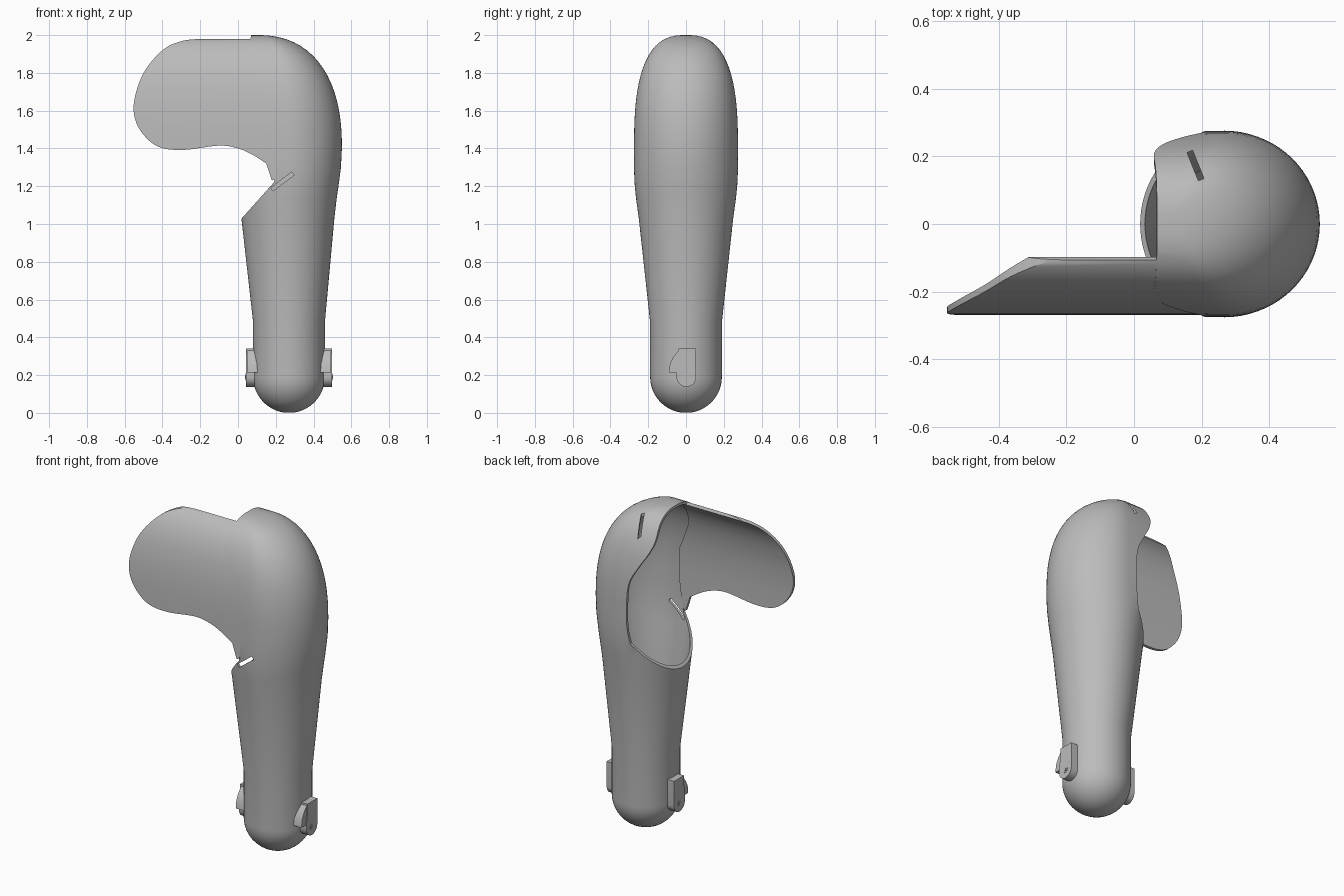
import bpy, bmesh, math
from mathutils import Vector

cube = bpy.data.objects.get("Cube")
if cube:
    bpy.data.objects.remove(cube)

grey = bpy.data.materials.new("plain grey")
grey.use_nodes = True
grey.diffuse_color = (0.5, 0.5, 0.5, 1)
grey.node_tree.nodes["Principled BSDF"].inputs["Base Color"].default_value = (0.5, 0.5, 0.5, 1)


def finish(name, bm):
    bmesh.ops.recalc_face_normals(bm, faces=bm.faces)
    mesh = bpy.data.meshes.new(name)
    bm.to_mesh(mesh)
    bm.free()
    mesh.materials.append(grey)
    ob = bpy.data.objects.new(name, mesh)
    bpy.context.collection.objects.link(ob)
    return ob


def prism(name, outline, axis, lo, hi):
    """Extrude a flat outline along one axis."""
    place = {"x": lambda u, v, d: (d, u, v),
             "y": lambda u, v, d: (u, d, v),
             "z": lambda u, v, d: (u, v, d)}[axis]
    bm = bmesh.new()
    a, b = [[bm.verts.new(place(u, v, d)) for u, v in outline] for d in (lo, hi)]
    bm.faces.new(a)
    bm.faces.new(b[::-1])
    for i in range(len(a)):
        j = (i + 1) % len(a)
        bm.faces.new((a[i], a[j], b[j], b[i]))
    return finish(name, bm)


def smooth_path(pts, steps=6):
    """Catmull-Rom curve through the points."""
    p = [Vector(q) for q in [pts[0]] + pts + [pts[-1]]]
    out = []
    for i in range(1, len(p) - 2):
        for k in range(steps):
            t = k / steps
            out.append(tuple(0.5 * (2 * p[i] + (p[i + 1] - p[i - 1]) * t
                       + (2 * p[i - 1] - 5 * p[i] + 4 * p[i + 1] - p[i + 2]) * t ** 2
                       + (3 * p[i] - p[i - 1] - 3 * p[i + 1] + p[i + 2]) * t ** 3)))
    return out + [tuple(pts[-1])]


def slot(cu, cv, length, width, angle):
    """Corners of a turned narrow rectangle."""
    c, s = math.cos(angle), math.sin(angle)
    corners = [(-length, -width), (length, -width), (length, width), (-length, width)]
    return [(cu + (u * c - v * s) / 2, cv + (u * s + v * c) / 2) for u, v in corners]


def carve(ob, cutter, operation):
    mod = ob.modifiers.new("carve", "BOOLEAN")
    mod.object, mod.operation, mod.solver = cutter, operation, "EXACT"
    apply(ob)
    bpy.data.objects.remove(cutter)


def apply(ob):
    select(ob)
    for mod in list(ob.modifiers):
        bpy.ops.object.modifier_apply(modifier=mod.name)


def select(ob):
    bpy.ops.object.select_all(action="DESELECT")
    ob.select_set(True)
    bpy.context.view_layer.objects.active = ob


def soften(ob):
    select(ob)
    bpy.ops.object.shade_smooth_by_angle(angle=math.radians(30))


def thicken(ob, amount, offset=-1):
    mod = ob.modifiers.new("wall", "SOLIDIFY")
    mod.thickness, mod.offset = amount, offset
    apply(ob)


def dome(z, power):
    t = max(0, (z - 1.4) / 0.6)
    return max(0, 1 - t ** power) ** (1 / power)


def half_width(z):
    return 0.275 * dome(z, 2.7)


# Hollow body: rings of (height, centre x, right reach, half width, left reach)
rings = []
for i in range(1, 13):
    a = math.pi / 2 * i / 12
    r = 0.19 * math.sin(a)
    rings.append((0.19 - 0.19 * math.cos(a), 0.27, r, r, r))
rings += [(0.48, 0.27, 0.19, 0.19, 0.19),
          (1.03, 0.265, 0.245, 0.25, 0.247),
          (1.14, 0.265, 0.258, 0.265, 0.26),
          (1.2, 0.265, 0.267, 0.271, 0.27),
          (1.3, 0.268, 0.277, 0.276, 0.5)]
for i in range(19):
    z = 1.4 + 0.5995 * math.sin(math.pi / 2 * i / 18)
    f = dome(z, 2.35)
    rings.append((z, 0.1 + 0.17 * f, 0.28 * f, half_width(z), 0.9))

bm = bmesh.new()
N = 72
loops = []
for z, cx, right, half, left in rings:
    loop = []
    for k in range(N):
        a = 2 * math.pi * k / N
        reach = right if math.cos(a) > 0 else left
        loop.append(bm.verts.new((cx + reach * math.cos(a), half * math.sin(a), z)))
    loops.append(loop)
for lower, upper in zip(loops, loops[1:]):
    for k in range(N):
        j = (k + 1) % N
        bm.faces.new((lower[k], lower[j], upper[j], upper[k]))
bm.faces.new(loops[0][::-1])
bm.faces.new(loops[-1])
body = finish("hollow_body", bm)
thicken(body, 0.016)

# Side opening with the wavy hood edge
edge = smooth_path([(0.19, 1.22), (0.205, 1.3), (0.21, 1.4), (0.2, 1.58), (0.14, 1.7),
                    (0.09, 1.78), (0.06, 1.86), (0.065, 1.95), (0.075, 2.1)])
opening = [(-1.5, 0.95), (-0.052, 0.95)] + edge + [(-1.5, 2.1)]
carve(body, prism("opening_cutter", opening, "y", -0.6, 0.6), "DIFFERENCE")

# Strap slots in the front wall and the hood
front_slot = slot(0.235, 1.225, 0.14, 0.02, math.radians(37))
carve(body, prism("front_slot_cutter", front_slot, "y", -0.4, -0.15), "DIFFERENCE")
hood_slot = slot(0.182, 0.173, 0.09, 0.018, math.radians(-68))
carve(body, prism("hood_slot_cutter", hood_slot, "z", 1.6, 2.2), "DIFFERENCE")
soften(body)

# Side flap: the hood arch carried sideways, trimmed to a rounded outline
bm = bmesh.new()
rows = []
for i in range(31):
    z = 1.1 + 0.3 * i / 6 if i <= 6 else 1.4 + 0.58 * math.sin(math.pi / 2 * (i - 6) / 24)
    y = -half_width(z) + 0.005
    rows.append([bm.verts.new((x, y, z)) for x in (-0.7, 0.3)])
for a, b in zip(rows, rows[1:]):
    bm.faces.new((a[0], a[1], b[1], b[0]))
flap = finish("side_flap", bm)
thicken(flap, 0.018, -1 if flap.data.polygons[0].normal.y < 0 else 1)
trim = smooth_path([(-0.2, 1.98), (-0.3, 1.968), (-0.4, 1.92), (-0.5, 1.8), (-0.55, 1.65),
                    (-0.54, 1.54), (-0.48, 1.45), (-0.4, 1.402), (-0.28, 1.393),
                    (-0.1, 1.415), (0, 1.4), (0.08, 1.365), (0.15, 1.32)])
trim += [(0.18, 1.23), (0.2, 1.24), (0.22, 1.4), (0.22, 1.6), (0.13, 1.8), (0.1, 2.1), (-0.2, 2.1)]
carve(flap, prism("flap_trim", trim, "y", -0.6, 0.2), "INTERSECT")
soften(flap)

# Latches on both sides of the foot
arc = [(0.052 * math.cos(a) + 0.002, 0.19 + 0.052 * math.sin(a))
       for a in (-math.pi * k / 16 for k in range(17))]
plate = [(-0.04, 0.342), (0.054, 0.342)] + arc + [(-0.05, 0.22), (-0.04, 0.3)]
tab = [(-0.02, 0.33), (-0.04, 0.33), (-0.065, 0.3), (-0.085, 0.26), (-0.09, 0.215), (-0.02, 0.215)]
disc = [(math.cos(math.pi * k / 12), math.sin(math.pi * k / 12)) for k in range(24)]
for side, label in ((1, "left"), (-1, "right")):
    def part(name, outline, inner, outer):
        soften(prism(label + name, outline, "x", 0.27 + side * inner, 0.27 + side * outer))
    part("_latch_plate", plate, 0.16, 0.228)
    part("_latch_tab", tab, 0.15, 0.222)
    for name, r, top in (("_latch_washer", 0.018, 0.23), ("_latch_pin", 0.009, 0.233)):
        part(name, [(0.002 + r * u, 0.19 + r * v) for u, v in disc], 0.2, top)
